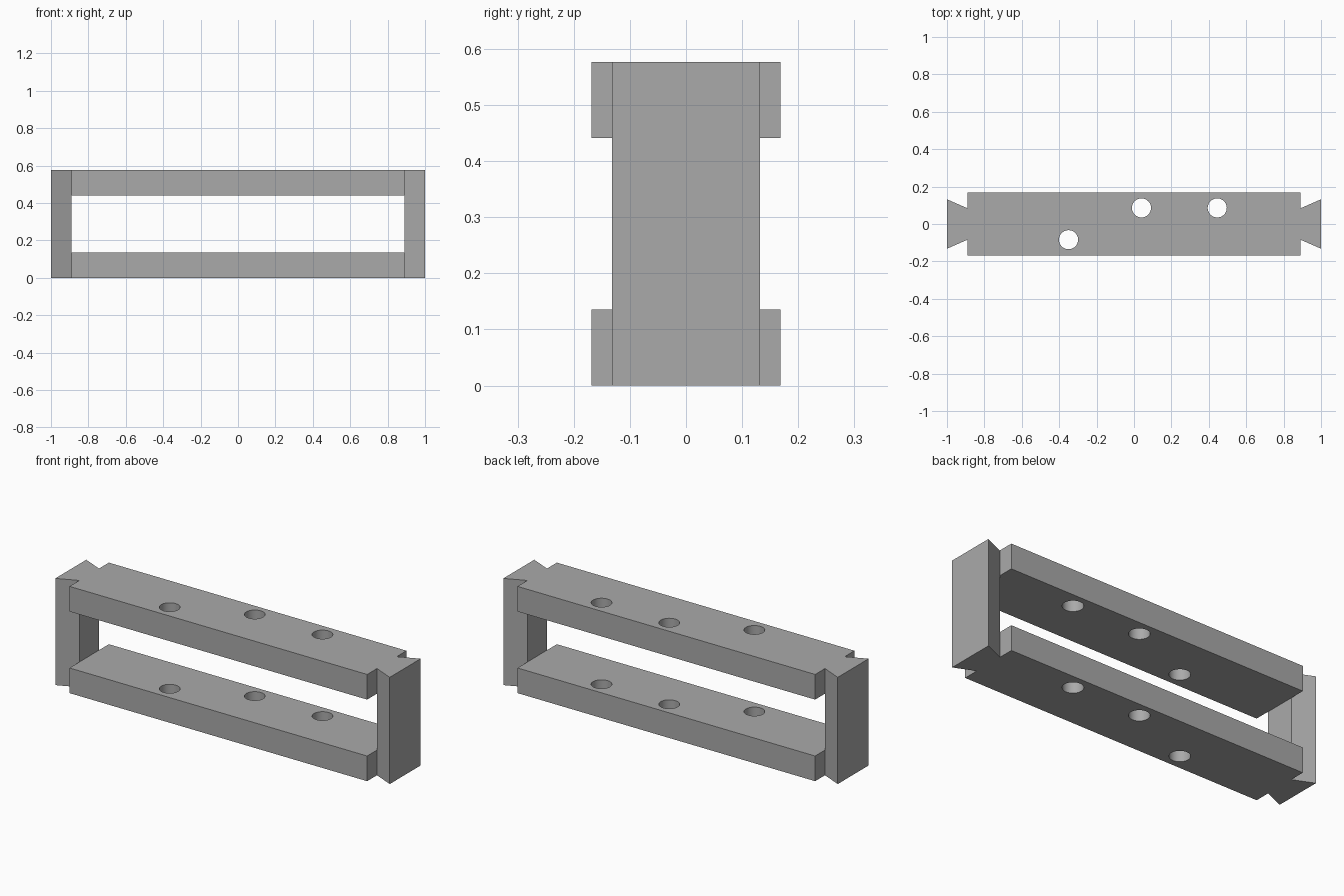
import bpy
import bmesh
from mathutils import Matrix

HEIGHT, BAR = 0.577, 0.136          # frame height, rail thickness
SHOULDER, HALF_DEPTH = 0.89, 0.168  # rail half length and half depth
NECK, FLARE = 0.084, 0.132          # dovetail half widths
HOLE_RADIUS = 0.051
HOLES = [(-0.35, -0.084), (0.04, 0.086), (0.445, 0.086)]

old = bpy.data.objects.get("Cube")
if old:
    bpy.data.objects.remove(old, do_unlink=True)

grey = bpy.data.materials.new("plain grey")
grey.use_nodes = True
colour = (0.4, 0.4, 0.4, 1)
grey.diffuse_color = colour
grey.node_tree.nodes["Principled BSDF"].inputs["Base Color"].default_value = colour


def add_object(name, bm):
    mesh = bpy.data.meshes.new(name)
    bmesh.ops.recalc_face_normals(bm, faces=bm.faces)
    bm.to_mesh(mesh)
    bm.free()
    mesh.materials.append(grey)
    obj = bpy.data.objects.new(name, mesh)
    bpy.context.collection.objects.link(obj)
    return obj


def cut(target, cutter):
    """Subtract a cutter for good, then discard it."""
    cutter.hide_render = True
    mod = target.modifiers.new("cut", "BOOLEAN")
    mod.operation = "DIFFERENCE"
    mod.solver = "EXACT"
    mod.object = cutter
    bpy.context.view_layer.objects.active = target
    bpy.ops.object.modifier_apply(modifier=mod.name)
    bpy.data.objects.remove(cutter, do_unlink=True)


# Frame: plan outline with a dovetail at each end, extruded upwards
quarter = [(1, FLARE), (SHOULDER, NECK), (SHOULDER, HALF_DEPTH)]
right_half = [(x, -y) for x, y in reversed(quarter)] + quarter
outline = right_half + [(-x, -y) for x, y in right_half]
bm = bmesh.new()
base = bm.faces.new([bm.verts.new((x, y, 0)) for x, y in outline])
top = bmesh.ops.extrude_face_region(bm, geom=[base], use_keep_orig=True)
bmesh.ops.translate(bm, vec=(0, 0, HEIGHT),
                    verts=[v for v in top["geom"] if isinstance(v, bmesh.types.BMVert)])
frame = add_object("dovetailed_frame", bm)

# Window between the two rails
bm = bmesh.new()
place = (Matrix.Translation((0, 0, HEIGHT / 2))
         @ Matrix.Diagonal((2 * SHOULDER, 1, HEIGHT - 2 * BAR, 1)))
bmesh.ops.create_cube(bm, size=1, matrix=place)
cut(frame, add_object("window_cutter", bm))

# Round holes through both rails
for x, y in HOLES:
    bm = bmesh.new()
    bmesh.ops.create_cone(bm, cap_ends=True, segments=48, radius1=HOLE_RADIUS,
                          radius2=HOLE_RADIUS, depth=1,
                          matrix=Matrix.Translation((x, y, HEIGHT / 2)))
    cut(frame, add_object("hole_cutter", bm))

# Smooth hole walls, crisp edges elsewhere
bpy.ops.object.select_all(action="DESELECT")
frame.select_set(True)
bpy.context.view_layer.objects.active = frame
bpy.ops.object.shade_smooth_by_angle()
